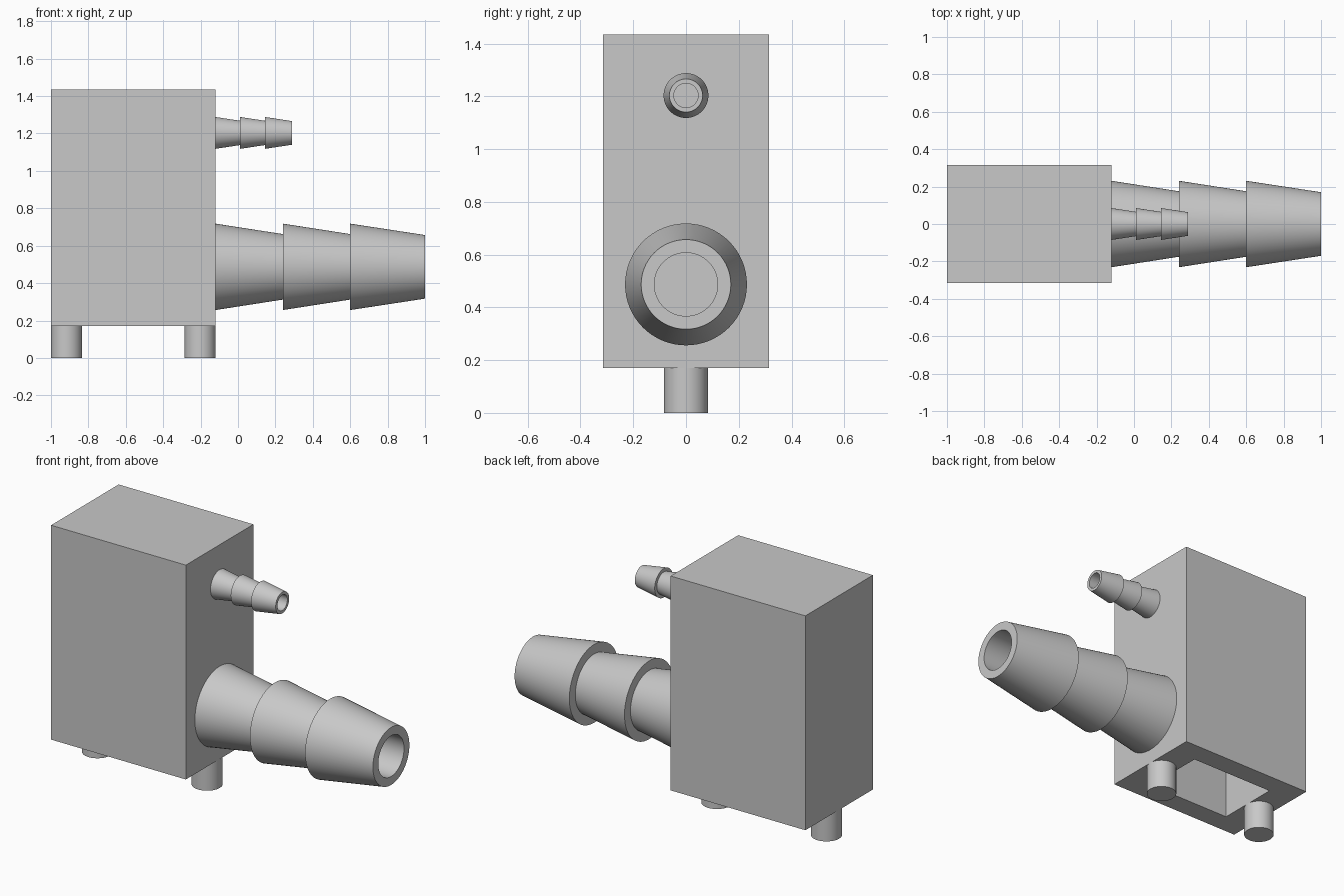
import bpy, bmesh
from math import cos, sin, tau

cube = bpy.data.objects.get("Cube")
if cube:
    bpy.data.objects.remove(cube, do_unlink=True)

SEGMENTS = 64
FACE_X = -0.12           # side of the housing that carries the hose barbs

grey = bpy.data.materials.new("light grey")
grey.use_nodes = True
colour = (0.58, 0.58, 0.58, 1)
grey.diffuse_color = colour
grey.node_tree.nodes["Principled BSDF"].inputs["Base Color"].default_value = colour


def add_object(name, bm):
    bmesh.ops.recalc_face_normals(bm, faces=bm.faces)
    mesh = bpy.data.meshes.new(name)
    bm.to_mesh(mesh)
    bm.free()
    obj = bpy.data.objects.new(name, mesh)
    bpy.context.collection.objects.link(obj)
    mesh.materials.append(grey)
    return obj


def smooth(obj):
    bpy.ops.object.select_all(action="DESELECT")
    obj.select_set(True)
    bpy.context.view_layer.objects.active = obj
    bpy.ops.object.shade_smooth_by_angle(angle=0.5)


def box(name, low, high):
    bm = bmesh.new()
    bmesh.ops.create_cube(bm, size=1)
    for v in bm.verts:
        v.co = [(a + b) / 2 + c * (b - a) for a, b, c in zip(low, high, v.co)]
    return add_object(name, bm)


def lathe_x(name, profile, z, capped=False):
    """Spin (x, radius) points around an axis parallel to x."""
    bm = bmesh.new()
    rings = [[bm.verts.new((x, r * cos(tau * i / SEGMENTS), z + r * sin(tau * i / SEGMENTS)))
              for i in range(SEGMENTS)] for x, r in profile]
    for a, b in zip(rings, rings[1:]):
        for i in range(SEGMENTS):
            j = (i + 1) % SEGMENTS
            bm.faces.new((a[i], a[j], b[j], b[i]))
    if capped:
        bm.faces.new(rings[0])
        bm.faces.new(rings[-1])
    return add_object(name, bm)


# Housing, hollow and open underneath
housing = box("housing", (-1, -0.315, 0.17), (FACE_X, 0.315, 1.435))
cutters = [box("cavity_cutter", (-0.835, -0.19, 0), (-0.285, 0.19, 1.31))]

# Hose barbs: name, axis height, step positions, wide, narrow and bore radius
barbs = [
    ("large_hose_barb", 0.487, (FACE_X, 0.24, 0.6, 1.0), 0.231, 0.17, 0.12),
    ("small_hose_barb", 1.203, (FACE_X, 0.012, 0.145, 0.29), 0.085, 0.063, 0.046),
]
for name, z, steps, wide, narrow, bore in barbs:
    profile = []
    for start, end in zip(steps, steps[1:]):
        last = end == steps[-1]
        profile += [(start, wide), (end, narrow if last else narrow * 1.03)]
    profile += [(steps[-1], bore), (FACE_X, bore)]
    smooth(lathe_x(name, profile, z))
    cutters.append(lathe_x(name + "_bore_cutter", [(-0.5, bore), (0, bore)], z, capped=True))

# Cut the cavity and the bores into the housing
for cutter in cutters:
    cut = housing.modifiers.new(cutter.name, "BOOLEAN")
    cut.operation = "DIFFERENCE"
    cut.solver = "EXACT"
    cut.object = cutter
bpy.context.view_layer.update()
cut_mesh = bpy.data.meshes.new_from_object(
    housing.evaluated_get(bpy.context.evaluated_depsgraph_get()))
housing.modifiers.clear()
housing.data = cut_mesh
smooth(housing)
for cutter in cutters:
    bpy.data.objects.remove(cutter, do_unlink=True)

# Two round mounting pegs
for name, x in (("outer_peg", -0.917), ("inner_peg", -0.202)):
    bm = bmesh.new()
    bmesh.ops.create_cone(bm, cap_ends=True, segments=SEGMENTS,
                          radius1=0.083, radius2=0.083, depth=0.17)
    bmesh.ops.translate(bm, verts=bm.verts, vec=(x, 0, 0.085))
    smooth(add_object(name, bm))
